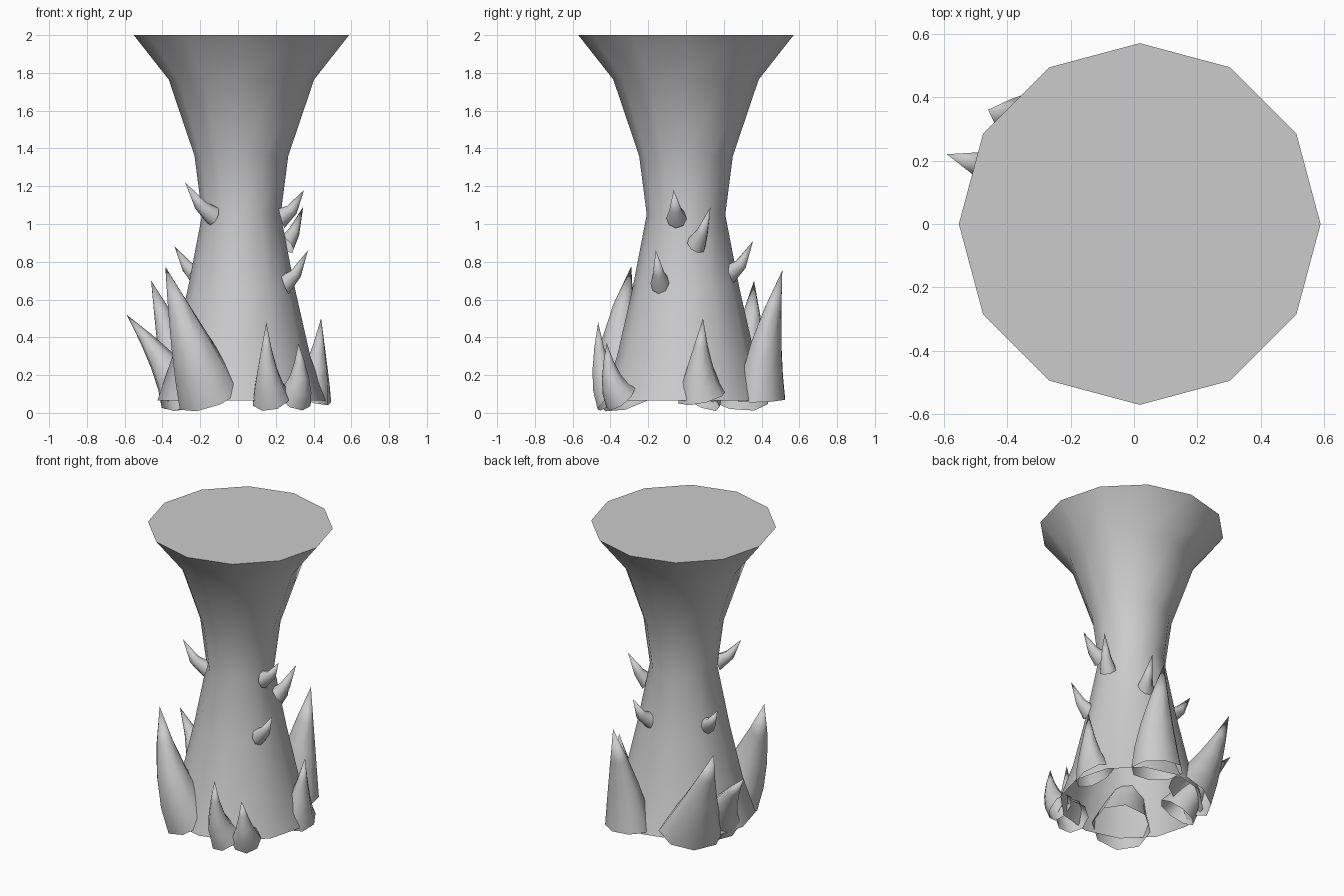
import bpy, bmesh
from math import cos, sin, pi, radians
from mathutils import Vector

if "Cube" in bpy.data.objects:
    bpy.data.objects.remove(bpy.data.objects["Cube"])

CX = 0.018  # trunk axis


def finish(name, bm, angle):
    bmesh.ops.recalc_face_normals(bm, faces=bm.faces)
    me = bpy.data.meshes.new(name)
    bm.to_mesh(me)
    bm.free()
    ob = bpy.data.objects.new(name, me)
    bpy.context.collection.objects.link(ob)
    bpy.ops.object.select_all(action='DESELECT')
    ob.select_set(True)
    bpy.context.view_layer.objects.active = ob
    bpy.ops.object.shade_smooth_by_angle(angle=radians(angle))


def bridge(bm, a, b):
    n = len(a)
    for i in range(n):
        j = (i + 1) % n
        bm.faces.new((a[i], a[j], b[j], b[i]))


# Flared twelve-sided trunk, open underneath
def trunk():
    bm = bmesh.new()
    profile = [(0.445, 0.065), (0.365, 0.3), (0.283, 0.66), (0.208, 1.05),
               (0.248, 1.36), (0.385, 1.765), (0.57, 2.0)]
    rings = [[bm.verts.new((CX + r * cos(i * pi / 6), r * sin(i * pi / 6), z))
              for i in range(12)] for r, z in profile]
    for a, b in zip(rings, rings[1:]):
        bridge(bm, a, b)
    bm.faces.new(rings[-1])
    finish("trunk", bm, 50)


# Curved horn through base, middle and tip, open at the root
def horn(name, p0, p1, p2, r0, r1, sides=8, steps=4, wide=1.0):
    p0, p1, p2 = Vector(p0), Vector(p1), Vector(p2)
    side = Vector((0, 0, 1)).cross(Vector((p0.x - CX, p0.y, 0))).normalized()
    bm = bmesh.new()
    rings = []
    for k in range(steps):
        t = k / steps
        a, b, c = (1 - t) * (1 - 2 * t), 4 * t * (1 - t), t * (2 * t - 1)
        centre = p0 * a + p1 * b + p2 * c
        tangent = (p0 * (4 * t - 3) + p1 * (4 - 8 * t) + p2 * (4 * t - 1)).normalized()
        u = (side - tangent * side.dot(tangent)).normalized()
        v = tangent.cross(u)
        r = r0 * a + r1 * b
        rings.append([bm.verts.new(centre + u * (r * wide * cos(2 * pi * i / sides))
                                   + v * (r * sin(2 * pi * i / sides)))
                      for i in range(sides)])
    for a, b in zip(rings, rings[1:]):
        bridge(bm, a, b)
    tip = bm.verts.new(p2)
    for i in range(sides):
        bm.faces.new((rings[-1][i], rings[-1][(i + 1) % sides], tip))
    finish(name, bm, 60)


trunk()

# Large spikes around the foot: base, middle, tip, radii, widening
spikes = [
    ((-.15, -.30, .085), (-.255, -.345, .38), (-.385, -.29, .775), .165, .10, 1.1),
    ((-.295, .06, .085), (-.405, .15, .28), (-.59, .22, .52), .125, .07, 1.1),
    ((-.225, .265, .085), (-.335, .325, .35), (-.46, .36, .70), .15, .08, 1.35),
    ((.15, .40, .07), (.17, .425, .36), (.19, .51, .755), .13, .085, 1.3),
    ((.385, .085, .085), (.415, .075, .24), (.44, .09, .50), .115, .062, 1.15),
    ((.175, -.385, .075), (.155, -.445, .23), (.15, -.465, .48), .105, .055, 1.0),
    ((.30, -.345, .08), (.325, -.395, .19), (.32, -.42, .37), .095, .052, 1.0),
]
for n, (a, b, c, r0, r1, w) in enumerate(spikes):
    horn(f"foot_spike_{n + 1}", a, b, c, r0, r1, wide=w)

# Small thorns higher up the trunk
thorns = [
    ((-.135, -.15, 1.045), (-.20, -.18, 1.10), (-.28, -.19, 1.22)),
    ((.23, -.05, 1.03), (.285, -.055, 1.075), (.35, -.065, 1.18)),
    ((.255, .055, .89), (.295, .085, .955), (.345, .13, 1.09)),
    ((.25, -.135, .68), (.305, -.145, .735), (.37, -.16, .86)),
    ((-.22, .09, .73), (-.27, .12, .775), (-.335, .14, .88)),
    ((.11, .235, .735), (.135, .29, .785), (.15, .355, .91)),
]
for n, (a, b, c) in enumerate(thorns):
    horn(f"thorn_{n + 1}", a, b, c, .054, .033, steps=2)
